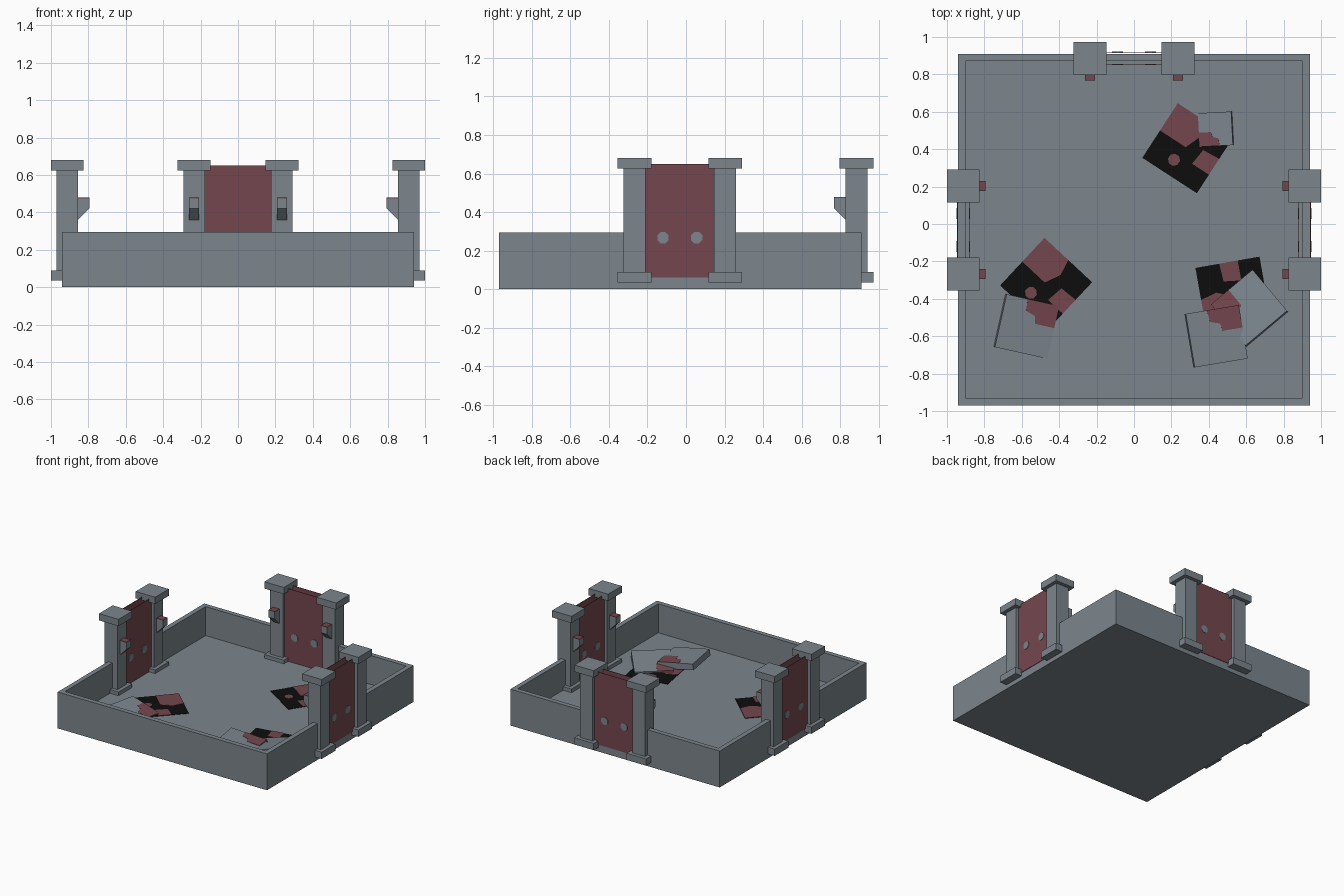
import bpy, bmesh
from math import radians, cos, sin, tau
from mathutils import Matrix, Vector

cube = bpy.data.objects.get("Cube")
if cube:
    bpy.data.objects.remove(cube, do_unlink=True)


def material(name, rgb):
    m = bpy.data.materials.new(name)
    m.use_nodes = True
    m.diffuse_color = (*rgb, 1)
    m.node_tree.nodes["Principled BSDF"].inputs["Base Color"].default_value = (*rgb, 1)
    return m


STONE = material("grey stone", (0.2, 0.235, 0.265))
RED = material("dull red", (0.175, 0.062, 0.077))
BLACK = material("black", (0.004, 0.004, 0.004))


def finish(name, bm, mat, matrix):
    bmesh.ops.recalc_face_normals(bm, faces=bm.faces)
    mesh = bpy.data.meshes.new(name)
    bm.to_mesh(mesh)
    bm.free()
    mesh.materials.append(mat)
    obj = bpy.data.objects.new(name, mesh)
    obj.matrix_world = matrix
    bpy.context.collection.objects.link(obj)
    return obj


def box(name, centre, size, mat, matrix=Matrix()):
    bm = bmesh.new()
    bmesh.ops.create_cube(bm, size=1)
    bmesh.ops.scale(bm, vec=size, verts=bm.verts)
    bmesh.ops.translate(bm, vec=centre, verts=bm.verts)
    return finish(name, bm, mat, matrix)


def prism(name, points, depth, mat, matrix=Matrix()):
    """Extrude a flat polygon in x and y upwards along z."""
    bm = bmesh.new()
    face = bm.faces.new([bm.verts.new((x, y, 0)) for x, y in points])
    grown = bmesh.ops.extrude_face_region(bm, geom=[face])["geom"]
    top = [g for g in grown if isinstance(g, bmesh.types.BMVert)]
    bmesh.ops.translate(bm, vec=(0, 0, depth), verts=top)
    return finish(name, bm, mat, matrix)


def disc(radius, cx=0, cy=0, sides=8):
    return [(cx + radius * cos(tau * (i + 0.5) / sides),
             cy + radius * sin(tau * (i + 0.5) / sides)) for i in range(sides)]


def place(x, y, z, angle):
    return Matrix.Translation((x, y, z)) @ Matrix.Rotation(radians(angle), 4, "Z")


# Open tray: floor with four low walls
FLOOR = 0.06
bm = bmesh.new()
bmesh.ops.create_cube(bm, size=1)
bmesh.ops.scale(bm, vec=(1.88, 1.88, 0.295), verts=bm.verts)
bmesh.ops.translate(bm, vec=(0, -0.03, 0.1475), verts=bm.verts)
bm.normal_update()
top = max(bm.faces, key=lambda f: f.calc_center_median().z)
bmesh.ops.inset_region(bm, faces=[top], thickness=0.055)
inner = bmesh.ops.extrude_face_region(bm, geom=[top])["geom"]
if top.is_valid:
    bm.faces.remove(top)
bmesh.ops.translate(bm, vec=(0, 0, FLOOR - 0.295),
                    verts=[g for g in inner if isinstance(g, bmesh.types.BMVert)])
finish("floor_and_walls", bm, STONE, Matrix())


# Gateway: two pillars with brackets and a red door between, local +y outwards
SHAFT, CAP, SPREAD = 0.115, 0.175, 0.235
BRACKET = [(0, 0.36), (0.06, 0.42), (0.06, 0.475), (0, 0.475)]


def gateway(label, x, y, angle):
    m = place(x, y, 0, angle)
    for side, s in (("a", -SPREAD), ("b", SPREAD)):
        tag = f"{label}_{side}"
        box(f"pillar_base_{tag}", (s, 0, 0.0625), (CAP, CAP, 0.055), STONE, m)
        box(f"pillar_shaft_{tag}", (s, 0, 0.355), (SHAFT, SHAFT, 0.55), STONE, m)
        box(f"pillar_cap_{tag}", (s, 0, 0.6525), (CAP, CAP, 0.055), STONE, m)
        # wedge bracket on the inner face, profile x -> local -y, profile y -> z
        axes = Matrix(((0, 0, 1, s - 0.0275), (-1, 0, 0, -SHAFT / 2),
                       (0, 1, 0, 0), (0, 0, 0, 1)))
        prism(f"bracket_{tag}", BRACKET, 0.055, STONE, m @ axes)
        box(f"bracket_top_{tag}", (s, -SHAFT / 2 - 0.03, 0.477),
            (0.055, 0.06, 0.004), RED, m)
    # door skins on both wall faces, each with two round studs
    for side, d in (("inner", -0.031), ("outer", 0.031)):
        box(f"door_{side}_{label}", (0, d, 0.355), (0.36, 0.004, 0.59), RED, m)
        for i, s in enumerate((-0.0875, 0.0875)):
            upright = Matrix.Translation((s, d * 1.1 + 0.002, 0.267)) @ \
                Matrix.Rotation(radians(90), 4, "X")
            prism(f"door_stud_{side}_{label}_{i}", disc(0.032), 0.004, STONE, m @ upright)


gateway("back", 0, 0.885, 0)
gateway("left", 0.9125, -0.032, -90)
gateway("right", -0.9125, -0.032, 90)


# Black floor panels with red patches, patch outlines in panel fractions
PANEL = 0.348
SQUARE = [(0, 0), (1, 0), (1, 1), (0, 1)]
PATCHES = {
    "corner": [(0, 0.5), (0.47, 0.5), (0.57, 0.75), (0.5, 1), (0, 1)],
    "edge": [(0.69, 0.34), (1, 0.34), (1, 0.63), (0.72, 0.61)],
    "spot": disc(0.095, 0.425, 0.24),
}


def scaled(points, size, shift=0.5):
    return [((u - shift) * size, (v - shift) * size) for u, v in points]


def panel(i, x, y, angle):
    prism(f"floor_panel_{i}", scaled(SQUARE, PANEL), 0.003, BLACK,
          place(x, y, FLOOR, angle))
    for name, pts in PATCHES.items():
        prism(f"panel_{name}_patch_{i}", scaled(pts, PANEL), 0.002, RED,
              place(x, y, FLOOR + 0.003, angle))


panel(1, 0.285, 0.405, -33)
panel(2, -0.47, -0.32, -43)
panel(3, 0.53, -0.376, 100)


# Loose tilted slabs, each with a red patch in one corner
SLAB_PATCH = [(-0.1, 0.5), (-0.08, 0.28), (0.1, 0.22), (0.13, 0.08), (0.5, 0.08), (0.5, 0.5)]


def slab(i, x, y, z, angle, size=0.29, thick=0.05):
    m = place(x, y, z, angle) @ Matrix.Rotation(radians(8), 4, "Y")
    box(f"loose_slab_{i}", (0, 0, -thick / 2), (size, size, thick), STONE, m)
    prism(f"slab_patch_{i}", scaled(SLAB_PATCH, size, 0), 0.002, RED, m)


slab(1, 0.435, 0.507, 0.08, 183, 0.18)
slab(2, -0.572, -0.548, 0.085, -12.5)
slab(3, 0.615, -0.447, 0.095, 130)
slab(4, 0.4425, -0.6, 0.125, 9.5)
